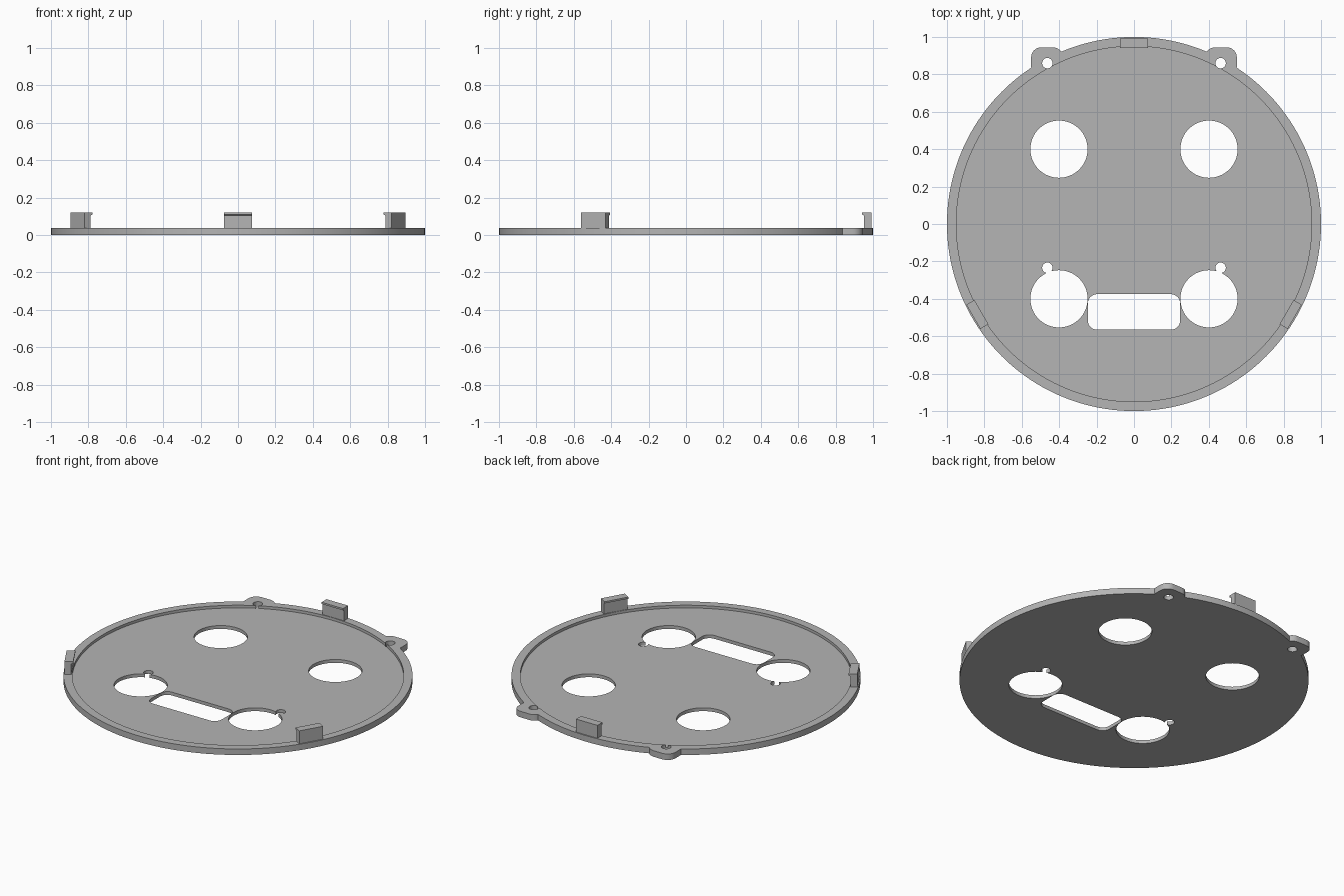
import bpy
import bmesh
from math import sin, cos, pi, radians
from mathutils import Matrix

cube = bpy.data.objects.get("Cube")
if cube:
    bpy.data.objects.remove(cube, do_unlink=True)

grey = bpy.data.materials.new("light grey plastic")
grey.use_nodes = True
colour = (0.46, 0.46, 0.46, 1)
grey.diffuse_color = colour
grey.node_tree.nodes["Principled BSDF"].inputs["Base Color"].default_value = colour

RIM, FLOOR, CLIP_TOP = 0.038, 0.021, 0.12


def circle(x, y, r, n):
    return [(x + r * cos(2 * pi * i / n), y + r * sin(2 * pi * i / n)) for i in range(n)]


def rounded_box(x0, x1, y0, y1, r, n=8):
    corners = [(x1 - r, y1 - r), (x0 + r, y1 - r), (x0 + r, y0 + r), (x1 - r, y0 + r)]
    return [(cx + r * cos(pi / 2 * (k + i / n)), cy + r * sin(pi / 2 * (k + i / n)))
            for k, (cx, cy) in enumerate(corners) for i in range(n + 1)]


def prism(name, points, z0, z1):
    """Extrude a flat outline from z0 to z1."""
    bm = bmesh.new()
    face = bm.faces.new([bm.verts.new((x, y, z0)) for x, y in points])
    top = bmesh.ops.extrude_face_region(bm, geom=[face])["geom"]
    bmesh.ops.translate(bm, vec=(0, 0, z1 - z0),
                        verts=[v for v in top if isinstance(v, bmesh.types.BMVert)])
    bmesh.ops.recalc_face_normals(bm, faces=bm.faces)
    mesh = bpy.data.meshes.new(name)
    bm.to_mesh(mesh)
    bm.free()
    mesh.materials.append(grey)
    obj = bpy.data.objects.new(name, mesh)
    bpy.context.collection.objects.link(obj)
    return obj


def activate(obj):
    bpy.ops.object.select_all(action='DESELECT')
    obj.select_set(True)
    bpy.context.view_layer.objects.active = obj


def combine(target, other, operation):
    """Apply a boolean and discard the helper."""
    activate(target)
    mod = target.modifiers.new("combine", 'BOOLEAN')
    mod.operation, mod.solver, mod.object = operation, 'EXACT', other
    bpy.ops.object.modifier_apply(modifier=mod.name)
    bpy.data.objects.remove(other, do_unlink=True)


def cut(target, points, z0=-0.1):
    helper = prism("cutter", points, z0, 0.2)
    helper.hide_render = True
    combine(target, helper, 'DIFFERENCE')


# Round plate with two screw ears
plate = prism("base_plate", circle(0, 0, 1, 160), 0, RIM)
for s in (-1, 1):
    x0, x1 = sorted((s * 0.38, s * 0.55))
    ear = prism("screw_ear", rounded_box(x0, x1, 0.79, 0.945, 0.055), 0, RIM)
    combine(plate, ear, 'UNION')

# Recessed floor inside the rim
cut(plate, circle(0, 0, 0.95, 160), FLOOR)

# Large holes, screw holes and the slot
for s in (-1, 1):
    for y in (-0.4, 0.4):
        cut(plate, circle(s * 0.401, y, 0.153, 64))
    for y in (-0.234, 0.86):
        cut(plate, circle(s * 0.463, y, 0.028, 24))
cut(plate, rounded_box(-0.247, 0.247, -0.565, -0.375, 0.05))
activate(plate)
bpy.ops.object.shade_smooth_by_angle(angle=radians(30))

# Snap clips: a hooked profile (radius, height) swept across its width
profile = [(0.992, FLOOR / 2), (0.992, CLIP_TOP), (0.942, CLIP_TOP),
           (0.942, 0.109), (0.953, 0.104), (0.953, FLOOR / 2)]
for name, angle in (("back_clip", 90), ("right_clip", 210), ("left_clip", 330)):
    clip = prism(name, profile, -0.075, 0.075)
    # Profile axes become radial and vertical
    upright = Matrix.Rotation(pi / 2, 4, 'X')
    clip.data.transform(Matrix.Rotation(radians(angle), 4, 'Z') @ upright)
